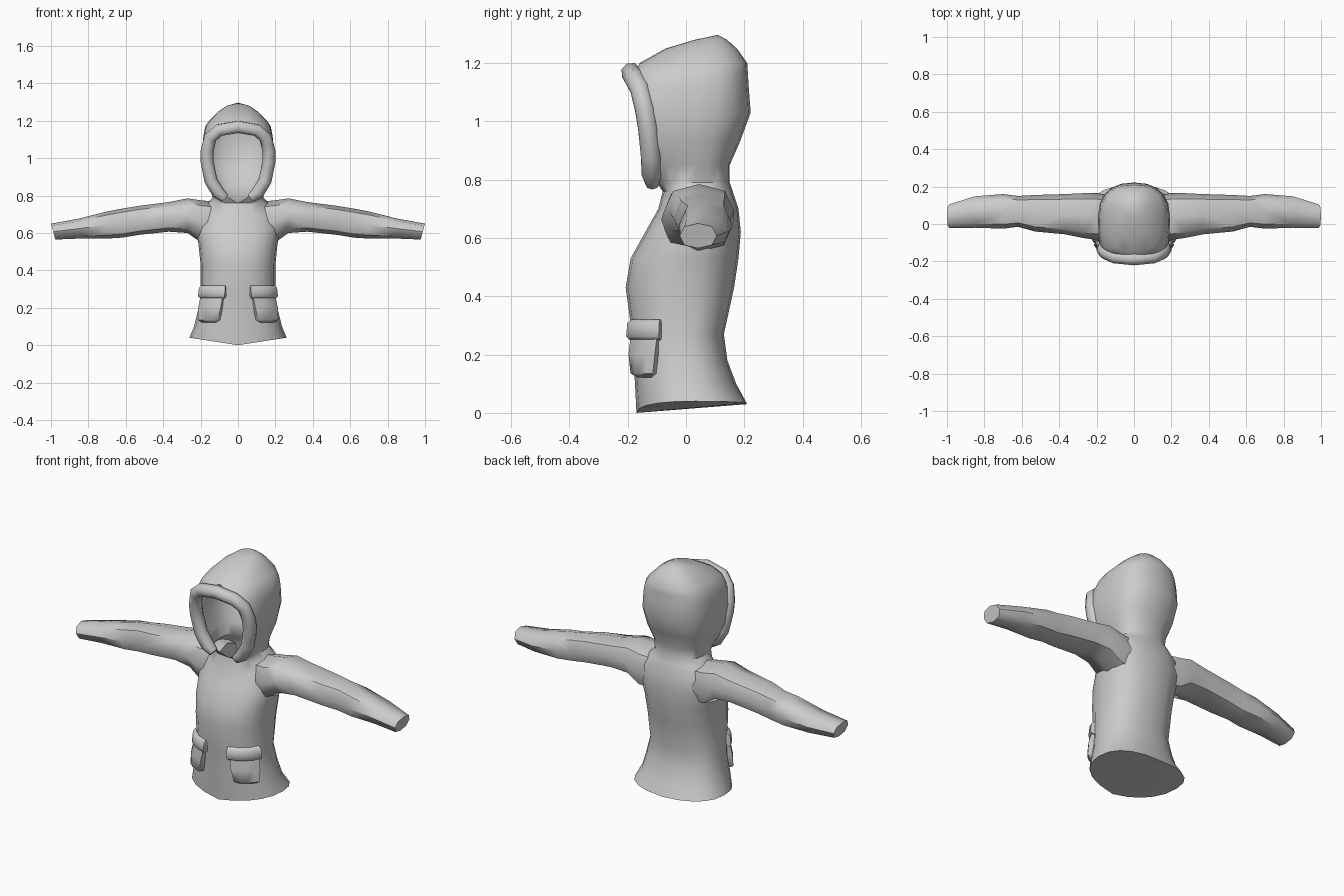
import bpy, bmesh
from math import sin, cos, pi, radians
from mathutils import Vector

cube = bpy.data.objects.get("Cube")
if cube:
    bpy.data.objects.remove(cube, do_unlink=True)

cloth = bpy.data.materials.new("grey_cloth")
cloth.use_nodes = True
GREY = (0.6, 0.6, 0.6, 1)
cloth.diffuse_color = GREY
cloth.node_tree.nodes["Principled BSDF"].inputs["Base Color"].default_value = GREY


def power(v, p):
    """Signed power, used to make ellipses squarer."""
    return abs(v) ** p * (1 if v >= 0 else -1)


def finish(obj, angle=50):
    obj.data.materials.append(cloth)
    bpy.ops.object.select_all(action="DESELECT")
    obj.select_set(True)
    bpy.context.view_layer.objects.active = obj
    bpy.ops.object.shade_smooth_by_angle(angle=radians(angle))


def loft(name, rings, closed=True, cap_start=True, cap_end=True):
    """Skin rings of points on the left half, then mirror to the right."""
    bm = bmesh.new()
    rows = [[bm.verts.new(p) for p in ring] for ring in rings]
    for low, high in zip(rows, rows[1:]):
        n = len(low)
        for i in range(n if closed else n - 1):
            j = (i + 1) % n
            bm.faces.new((low[i], low[j], high[j], high[i]))
    if cap_start:
        bm.faces.new(rows[0][::-1])
    if cap_end:
        bm.faces.new(rows[-1])
    bmesh.ops.remove_doubles(bm, verts=bm.verts, dist=0.0005)
    mesh = bpy.data.meshes.new(name)
    bm.to_mesh(mesh)
    bm.free()
    obj = bpy.data.objects.new(name, mesh)
    bpy.context.collection.objects.link(obj)
    finish(obj)
    mirror = obj.modifiers.new("mirror", "MIRROR")
    mirror.merge_threshold = 0.001
    return obj


# Coat and hood: height, opening edge x, front y, half width, middle y, back y
COAT = [
    (0, 0, -.17, .26, .03, .21),
    (.1, 0, -.175, .235, 0, .172),
    (.18, 0, -.18, .215, 0, .142),
    (.27, 0, -.185, .2, -.02, .13),
    (.43, 0, -.207, .2, -.01, .165),
    (.53, 0, -.19, .21, 0, .18),
    (.62, 0, -.14, .225, .03, .188),
    (.7, 0, -.095, .21, .05, .18),
    (.76, 0, -.08, .165, .05, .16),
    (.79, .05, -.1, .135, .04, .15),
    (.85, .12, -.115, .15, .03, .15),
    (.93, .16, -.125, .18, .03, .185),
    (1.03, .165, -.14, .192, .04, .222),
    (1.12, .14, -.155, .185, .05, .215),
    (1.17, .07, -.17, .175, .05, .212),
    (1.2, 0, -.16, .155, .05, .21),
    (1.25, 0, -.07, .105, .05, .175),
    (1.28, 0, .03, .06, .08, .14),
    (1.297, 0, .11, 0, .11, .11),
]


def coat_ring(z, edge, front, width, middle, back, steps=5):
    ring = []
    for i in range(2 * steps + 1):
        a = i / steps * pi / 2
        s, c = abs(sin(a)) ** .85, abs(cos(a)) ** .85
        if i <= steps:
            x, y = edge + (width - edge) * s, middle + (front - middle) * c
        else:
            x, y = width * s, middle + (back - middle) * c
        if i == 2 * steps:
            x = 0
        # The hem dips at the front centre
        lift = (.04 * s if i <= steps else .03 + .01 * s) if z == 0 else 0
        ring.append((x, y, z + lift))
    return ring


loft("coat_and_hood", [coat_ring(*row) for row in COAT], closed=False, cap_end=False)

# Sleeves: x, front y, back y, bottom z, top z
SLEEVE = [
    (.1, -.06, .15, .54, .765),
    (.2, -.085, .165, .55, .775),
    (.27, -.075, .165, .6, .785),
    (.37, -.055, .16, .607, .765),
    (.53, -.04, .155, .59, .745),
    (.62, -.015, .15, .575, .73),
    (.7, -.025, .16, .57, .715),
    (.85, -.02, .148, .57, .677),
    (.988, -.022, .105, .565, .65),
]


def sleeve_ring(x, y0, y1, z0, z1, sides=8):
    ring = []
    for i in range(sides):
        a = 2 * pi * i / sides
        slant = .012 * sin(a) if x > .9 else 0
        ring.append((x + slant,
                     (y0 + y1) / 2 + (y1 - y0) / 2 * power(cos(a), .85),
                     (z0 + z1) / 2 + (z1 - z0) / 2 * power(sin(a), .85)))
    return ring


loft("sleeves", [sleeve_ring(*row) for row in SLEEVE])


# Pockets and flaps wrap around the front corners of the coat
def wrap_ring(z, start, end, out, steps=4):
    def arc(offset):
        width = .2 + max(0, .27 - z) * .17 + offset
        depth = .172 + offset
        angles = [radians(start + (end - start) * i / steps) for i in range(steps + 1)]
        return [(width * sin(a) ** .85, -.015 - depth * cos(a) ** .85, z) for a in angles]
    return arc(out) + arc(-.03)[::-1]


loft("pockets", [wrap_ring(*row) for row in (
    (.122, 30, 56, 0), (.135, 23, 62, .016), (.2, 20, 65, .02), (.29, 18, 67, .008))])
loft("pocket_flaps", [wrap_ring(*row) for row in (
    (.25, 17, 69, .012), (.262, 15, 70, .024), (.308, 15, 70, .02), (.32, 16, 69, .006))])

# Padded trim around the hood opening, left half from bottom to top
TRIM = [(.07, -.115, .785), (.105, -.117, .815), (.145, -.12, .88), (.165, -.13, .98),
        (.165, -.14, 1.04), (.147, -.157, 1.11), (.1, -.178, 1.15), (0, -.188, 1.167)]
path = TRIM + [(-x, y, z) for x, y, z in TRIM[-2::-1]]
curve = bpy.data.curves.new("hood_trim", "CURVE")
curve.dimensions = "3D"
curve.bevel_depth = .035
curve.bevel_resolution = 2
curve.use_fill_caps = True
spline = curve.splines.new("POLY")
spline.points.add(len(path) - 1)
for i, (point, co) in enumerate(zip(spline.points, path)):
    point.co = (*co, 1)
    point.radius = .7 if i in (0, len(path) - 1) else 1
trim = bpy.data.objects.new("hood_trim", curve)
bpy.context.collection.objects.link(trim)
bpy.ops.object.select_all(action="DESELECT")
trim.select_set(True)
bpy.context.view_layer.objects.active = trim
bpy.ops.object.convert(target="MESH")
finish(bpy.context.view_layer.objects.active)
